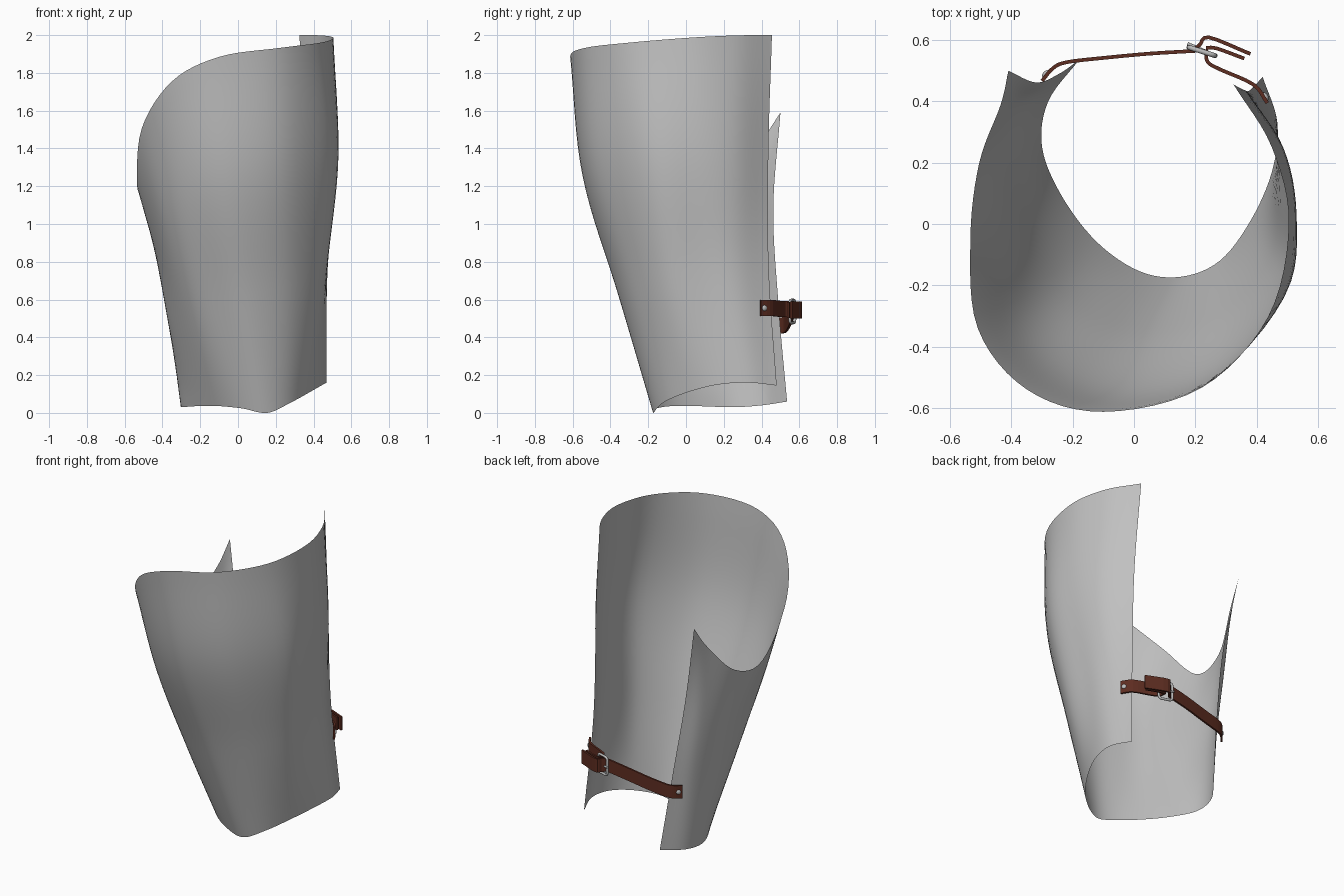
import bpy
import bmesh
import math
from mathutils import Vector

cube = bpy.data.objects.get("Cube")
if cube:
    bpy.data.objects.remove(cube, do_unlink=True)


def make_material(name, colour):
    mat = bpy.data.materials.new(name)
    mat.use_nodes = True
    rgba = (*colour, 1)
    mat.diffuse_color = rgba
    mat.node_tree.nodes["Principled BSDF"].inputs["Base Color"].default_value = rgba
    return mat


steel = make_material("steel grey", (0.53, 0.53, 0.53))
leather = make_material("brown leather", (0.11, 0.026, 0.015))
fittings = make_material("pale metal", (0.5, 0.5, 0.5))


def spline(points, steps):
    """Smooth curve through the given points."""
    ends = [points[0] * 2 - points[1]] + points + [points[-1] * 2 - points[-2]]
    result = []
    for i in range(1, len(ends) - 2):
        a, b, c, d = ends[i - 1:i + 3]
        for s in range(steps):
            t = s / steps
            result.append((b * 2 + (c - a) * t + (a * 2 - b * 5 + c * 4 - d) * t ** 2
                           + (b * 3 - a - c * 3 + d) * t ** 3) / 2)
    return result + [points[-1]]


def add_object(name, bm, material, smooth_angle=None):
    mesh = bpy.data.meshes.new(name)
    bm.to_mesh(mesh)
    bm.free()
    mesh.materials.append(material)
    obj = bpy.data.objects.new(name, mesh)
    bpy.context.collection.objects.link(obj)
    if smooth_angle:
        bpy.ops.object.select_all(action="DESELECT")
        obj.select_set(True)
        bpy.context.view_layer.objects.active = obj
        bpy.ops.object.shade_smooth_by_angle(angle=math.radians(smooth_angle))
    return obj


def skin(rows):
    """Grid of quads across equally long rows of points."""
    bm = bmesh.new()
    grid = [[bm.verts.new(p) for p in row] for row in rows]
    for low, high in zip(grid, grid[1:]):
        for i in range(len(low) - 1):
            bm.faces.new((low[i], high[i], high[i + 1], low[i + 1]))
    return bm


# Curved shin plate: each row runs from the left back edge round the front
bottom = [(.42, .48, .145), (.468, .33, .16), (.45, .17, .15), (.38, .01, .11),
          (.28, -.12, .055), (.155, -.172, 0), (.02, -.155, .024), (-.12, -.06, .037),
          (-.235, .09, .035), (-.3, .25, .03), (-.28, .4, .04), (-.18, .535, .06)]
lower = [(.38, .438), (.462, .265), (.473, .1), (.445, -.11), (.283, -.29), (.065, -.358),
         (-.11, -.315), (-.252, -.196), (-.337, .04), (-.36, .24), (-.325, .39), (-.245, .49)]
upper = [(.363, .436), (.487, .25), (.53, .03), (.497, -.217), (.268, -.47), (-.02, -.548),
         (-.245, -.475), (-.385, -.3), (-.418, 0), (-.43, .23), (-.39, .385), (-.32, .462)]
top = [(.325, .455, 2), (.45, .25, 1.998), (.505, 0, 1.985), (.438, -.302, 1.96),
       (.22, -.535, 1.932), (-.1, -.613, 1.885), (-.35, -.54, 1.755), (-.51, -.34, 1.505),
       (-.534, -.05, 1.205), (-.505, .2, 1.225), (-.435, .39, 1.43), (-.41, .5, 1.59)]
columns = []
for b, l, u, t in zip(bottom, lower, upper, top):
    rise = (t[2] - b[2]) / 3
    ring = [Vector(b), Vector((*l, b[2] + rise)), Vector((*u, t[2] - rise)), Vector(t)]
    columns.append(spline(ring, 8))
plate_rows = [spline(list(row), 6) for row in zip(*columns)]
add_object("shin_plate", skin(plate_rows), steel, 60)


# Leather straps: upright ribbons following a path
def add_strap(name, path, width=.085, thickness=.012):
    points = spline([Vector(p) for p in path], 4)
    up = Vector((0, 0, width / 2))
    obj = add_object(name, skin([[p - up for p in points], [p + up for p in points]]), leather)
    solid = obj.modifiers.new("thickness", "SOLIDIFY")
    solid.thickness = thickness
    solid.offset = 0


add_strap("long_strap", [(-.3, .467, .458), (-.265, .508, .463), (-.22, .528, .47),
                         (-.1, .542, .49), (.05, .556, .52), (.2, .565, .545)])
add_strap("short_strap", [(.235, .57, .55), (.24, .53, .55), (.28, .505, .55),
                          (.39, .455, .555), (.435, .395, .555)])
add_strap("strap_tail", [(.19, .565, .545), (.215, .585, .545), (.245, .609, .545),
                         (.38, .555, .545)], .09)
add_strap("strap_inner_fold", [(.235, .575, .545), (.27, .573, .545), (.36, .54, .545)])


# Buckle frame and prong
def add_wire(name, points, radius, closed):
    curve = bpy.data.curves.new(name, "CURVE")
    curve.dimensions = "3D"
    curve.bevel_depth = radius
    curve.bevel_resolution = 2
    curve.use_fill_caps = True
    line = curve.splines.new("POLY")
    line.points.add(len(points) - 1)
    for point, co in zip(line.points, points):
        point.co = (*co, 1)
    line.use_cyclic_u = closed
    curve.materials.append(fittings)
    obj = bpy.data.objects.new(name, curve)
    bpy.context.collection.objects.link(obj)


centre = Vector((.222, .563, .537))
along = Vector((.95, -.3, 0)).normalized()
up = Vector((0, 0, 1))
frame = []
for i in range(24):
    a = math.tau * (i + .5) / 24
    c, s = math.cos(a), math.sin(a)
    frame.append(centre + along * math.copysign(abs(c) ** .35, c) * .045
                 + up * math.copysign(abs(s) ** .35, s) * .06)
add_wire("buckle_frame", frame, .008, True)
add_wire("buckle_prong", [centre - along * .05 + Vector((0, .01, 0)), centre + along * .045],
         .006, False)


# Rivets holding the strap ends
def add_rivet(name, location, outward):
    bm = bmesh.new()
    bmesh.ops.create_uvsphere(bm, u_segments=12, v_segments=8, radius=.016)
    bmesh.ops.scale(bm, verts=bm.verts, vec=(1, 1, .6))
    obj = add_object(name, bm, fittings, 40)
    obj.location = location
    obj.rotation_euler = Vector(outward).to_track_quat("Z", "Y").to_euler()


add_rivet("left_rivet", (.428, .416, .555), (.8, .55, 0))
add_rivet("right_rivet", (-.287, .49, .46), (-.7, .7, 0))
